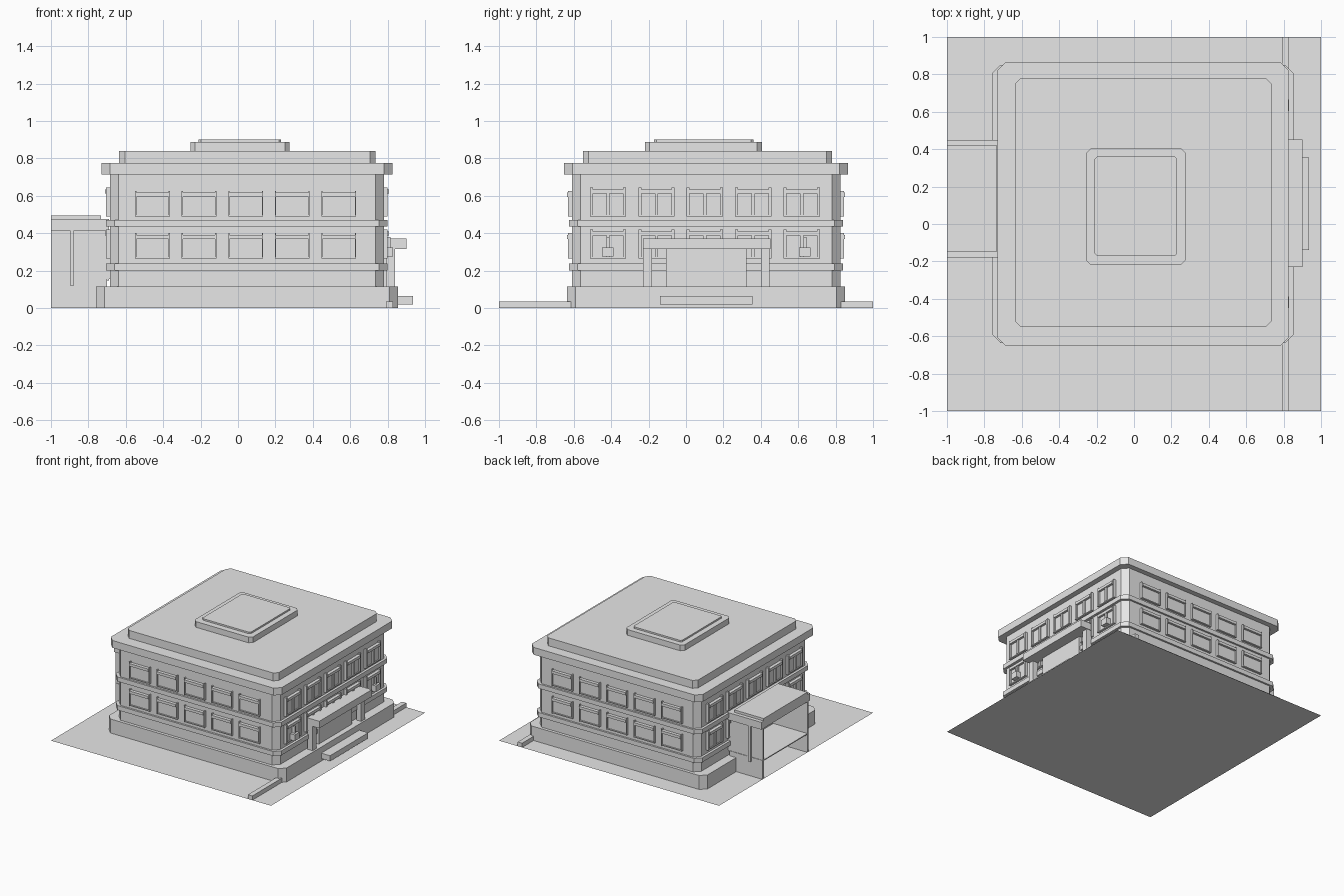
import bpy, bmesh
from mathutils import Matrix, Vector

if "Cube" in bpy.data.objects:
    bpy.data.objects.remove(bpy.data.objects["Cube"])

GREY = (0.8, 0.8, 0.8, 1)
mat = bpy.data.materials.new("plain_grey")
mat.use_nodes = True
mat.diffuse_color = GREY
mat.node_tree.nodes["Principled BSDF"].inputs["Base Color"].default_value = GREY


def finish(name, bm):
    bmesh.ops.recalc_face_normals(bm, faces=bm.faces)
    mesh = bpy.data.meshes.new(name)
    bm.to_mesh(mesh)
    bm.free()
    mesh.materials.append(mat)
    ob = bpy.data.objects.new(name, mesh)
    bpy.context.collection.objects.link(ob)
    return ob


def add_box(bm, x, y, z):
    """Box from (min, max) pairs."""
    lo, hi = Vector((x[0], y[0], z[0])), Vector((x[1], y[1], z[1]))
    m = Matrix.Translation((lo + hi) / 2) @ Matrix.Diagonal((hi - lo).to_4d())
    m[3][3] = 1
    return bmesh.ops.create_cube(bm, size=1, matrix=m)["verts"]


def box(name, x, y, z):
    bm = bmesh.new()
    add_box(bm, x, y, z)
    return finish(name, bm)


def tier(name, x, y, z, cut):
    """Storey slab with chamfered vertical corners."""
    bm = bmesh.new()
    add_box(bm, x, y, z)
    edges = [e for e in bm.edges
             if abs(e.verts[0].co.z - e.verts[1].co.z) > 0.001]
    bmesh.ops.bevel(bm, geom=edges, offset=cut, segments=1, affect='EDGES')
    return finish(name, bm)


# Ground and kerb
bm = bmesh.new()
bmesh.ops.create_grid(bm, x_segments=1, y_segments=1, size=1)
finish("ground", bm)
for label, y in (("front", (-1, -0.6)), ("back", (0.82, 1))):
    box(label + "_kerb", (0.79, 0.83), y, (0, 0.035))

# Main body, stacked from the plinth up
tier("plinth", (-0.76, 0.855), (-0.635, 0.85), (0, 0.115), 0.045)
tier("walls", (-0.685, 0.78), (-0.61, 0.825), (0.11, 0.72), 0.045)
tier("lower_band", (-0.705, 0.8), (-0.625, 0.84), (0.2, 0.237), 0.045)
tier("upper_band", (-0.705, 0.8), (-0.625, 0.84), (0.435, 0.472), 0.045)
tier("cornice", (-0.73, 0.825), (-0.653, 0.867), (0.715, 0.775), 0.045)
tier("roof_step", (-0.635, 0.735), (-0.55, 0.78), (0.775, 0.84), 0.03)
tier("roof_hatch", (-0.255, 0.275), (-0.22, 0.405), (0.84, 0.887), 0.025)
tier("roof_hatch_cap", (-0.21, 0.23), (-0.17, 0.36), (0.887, 0.9), 0.012)


# Windows, built facing -y and turned onto each wall
def window(bm, place, w, h, jamb, mullion):
    verts = []

    def part(x0, x1, z0, z1, out):
        verts.extend(add_box(bm, (x0, x1), (-out, 0.005), (z0, z1)))

    part(-w + jamb, w - jamb, 0.008, h - 0.01, 0.008)
    for s in (-1, 1):
        a, b = sorted((s * w, s * (w - jamb)))
        part(a, b, 0, h, 0.02)
    part(-w + jamb, w - jamb, 0, 0.008, 0.016)
    part(-w + jamb, w - jamb, h - 0.032, h - 0.01, 0.026)
    if mullion:
        part(-0.009, 0.009, 0.008, h - 0.032, 0.02)
    bmesh.ops.transform(bm, matrix=place, verts=verts)


def window_wall(name, origin, turn, centres, w, h, jamb, mullion, base):
    bm = bmesh.new()
    for c in centres:
        for z in (0, 0.225):
            along = Matrix.Rotation(turn, 4, 'Z')
            pos = Vector(origin) + Vector((c, 0, 0) if abs(turn) in (0, PI)
                                          else (0, c, 0))
            pos.z = base + z
            window(bm, Matrix.Translation(pos) @ along, w, h, jamb, mullion)
    finish(name, bm)


PI = 3.14159265
long_row = [-0.457 + 0.249 * i for i in range(5)]
side_row = [-0.417 + 0.259 * i for i in range(5)]
window_wall("front_windows", (0, -0.61, 0), 0, long_row, 0.093, 0.137, 0.007, False, 0.265)
window_wall("back_windows", (0, 0.825, 0), PI, long_row, 0.093, 0.137, 0.007, False, 0.265)
window_wall("left_windows", (0.78, 0, 0), PI / 2, side_row, 0.097, 0.155, 0.016, True, 0.265)
window_wall("right_windows", (-0.685, 0, 0), -PI / 2, side_row, 0.097, 0.155, 0.016, True, 0.265)

# Entrance portico on the left side
box("entrance_canopy", (0.78, 0.9), (-0.23, 0.452), (0.315, 0.373))
for label, y in (("front", -0.23), ("back", 0.4)):
    box(label + "_entrance_column", (0.795, 0.84), (y, y + 0.047), (0.11, 0.32))
box("entrance_door", (0.775, 0.81), (-0.108, 0.323), (0.11, 0.318))
box("entrance_step", (0.85, 0.935), (-0.14, 0.355), (0.02, 0.065))

# Wall lamps either side of the entrance
for label, y in (("front", -0.418), ("back", 0.635)):
    box(label + "_lamp", (0.775, 0.83), (y - 0.03, y + 0.03), (0.275, 0.325))
    box(label + "_lamp_stem", (0.8, 0.815), (y - 0.008, y + 0.008), (0.325, 0.38))

# Open-ended covered passage on the right side
box("passage_floor", (-1, -0.69), (-0.155, 0.43), (0.147, 0.155))
box("passage_roof", (-1, -0.69), (-0.18, 0.45), (0.415, 0.475))
box("passage_roof_cap", (-1, -0.733), (-0.147, 0.42), (0.475, 0.495))
for label, y, s in (("front", -0.16, -1), ("back", 0.43, 1)):
    inner = sorted((y, y - s * 0.012))
    outer = sorted((y, y + s * 0.016))
    box(label + "_passage_wall", (-1, -0.685), inner, (0.155, 0.415))
    box(label + "_passage_base", (-1, -0.7), sorted((y + s * 0.004, y - s * 0.012)), (0, 0.155))
    box(label + "_passage_post", (-0.898, -0.876), outer, (0.12, 0.415))
